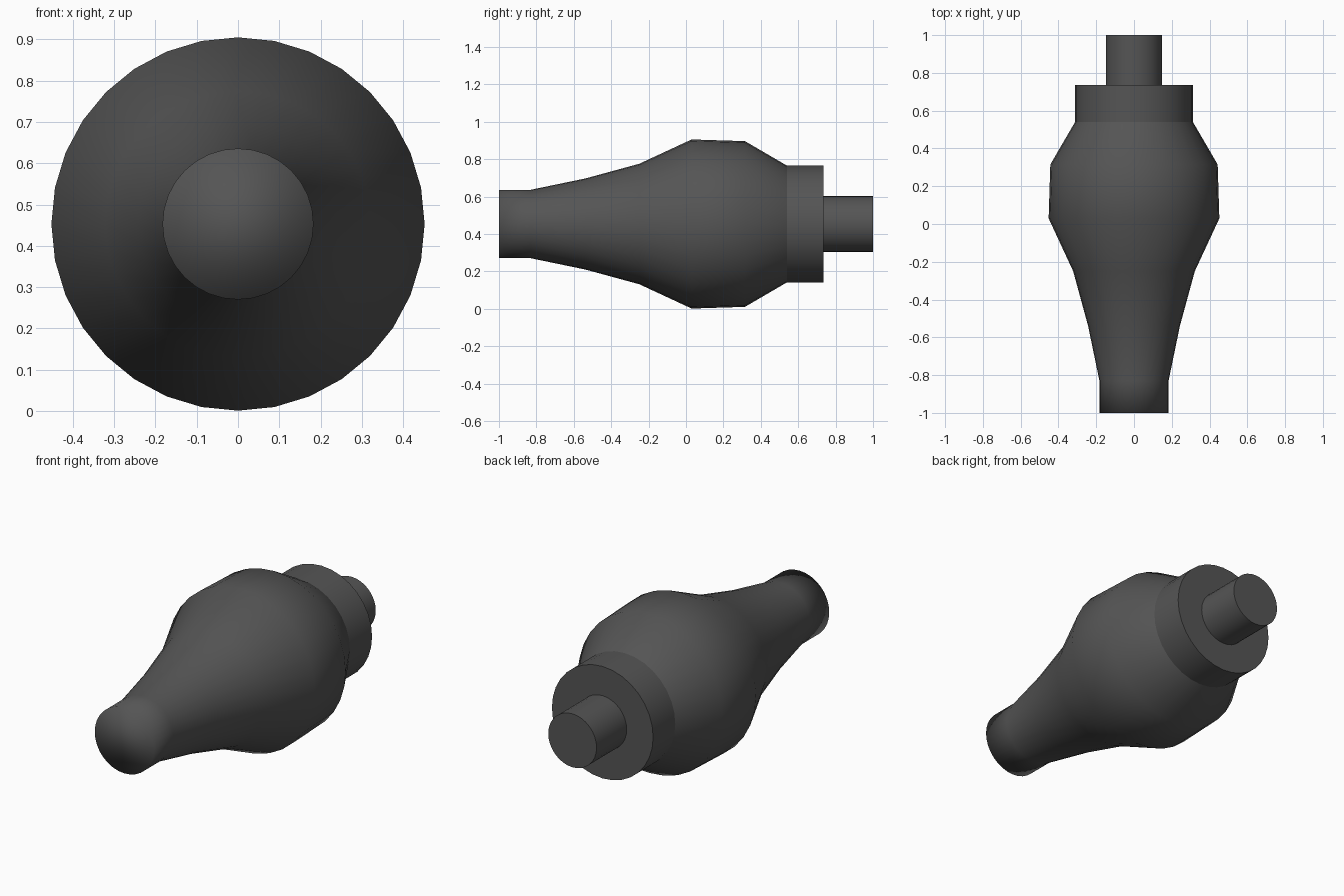
import bpy
import math

if "Cube" in bpy.data.objects:
    bpy.data.objects.remove(bpy.data.objects["Cube"])

SIDES = 32
CENTRE_Z = 0.453

dark_grey = bpy.data.materials.new("dark grey")
dark_grey.diffuse_color = (0.09, 0.09, 0.09, 1.0)
dark_grey.use_nodes = True
dark_grey.node_tree.nodes["Principled BSDF"].inputs["Base Color"].default_value = dark_grey.diffuse_color


def lathe(name, profile, back_cap=True):
    """Turn (y, radius) points around the y axis, front to back."""
    verts = []
    for y, r in profile:
        for i in range(SIDES):
            a = 2 * math.pi * i / SIDES
            verts.append((r * math.sin(a), y, CENTRE_Z + r * math.cos(a)))
    faces = []
    for k in range(len(profile) - 1):
        for i in range(SIDES):
            j = (i + 1) % SIDES
            a, b = k * SIDES, (k + 1) * SIDES
            faces.append((a + i, b + i, b + j, a + j))
    faces.append(tuple(range(SIDES)))
    if back_cap:
        start = (len(profile) - 1) * SIDES
        faces.append(tuple(reversed(range(start, start + SIDES))))
    mesh = bpy.data.meshes.new(name)
    mesh.from_pydata(verts, [], faces)
    mesh.materials.append(dark_grey)
    mesh.shade_smooth()
    obj = bpy.data.objects.new(name, mesh)
    bpy.context.collection.objects.link(obj)
    return obj


# Bulging body with a narrow front neck, smooth over the front cap
lathe("body", [(-1.0, 0.183), (-0.83, 0.183), (-0.54, 0.243), (-0.25, 0.322),
               (0.03, 0.452), (0.315, 0.443), (0.54, 0.312)], back_cap=False)

# Crisp-edged cylinders at the back
collar = lathe("collar", [(0.54, 0.312), (0.735, 0.312)])
shaft = lathe("shaft", [(0.735, 0.149), (1.0, 0.149)])

for obj in (collar, shaft):
    bpy.ops.object.select_all(action='DESELECT')
    obj.select_set(True)
    bpy.context.view_layer.objects.active = obj
    bpy.ops.object.shade_smooth_by_angle(angle=math.radians(30))
